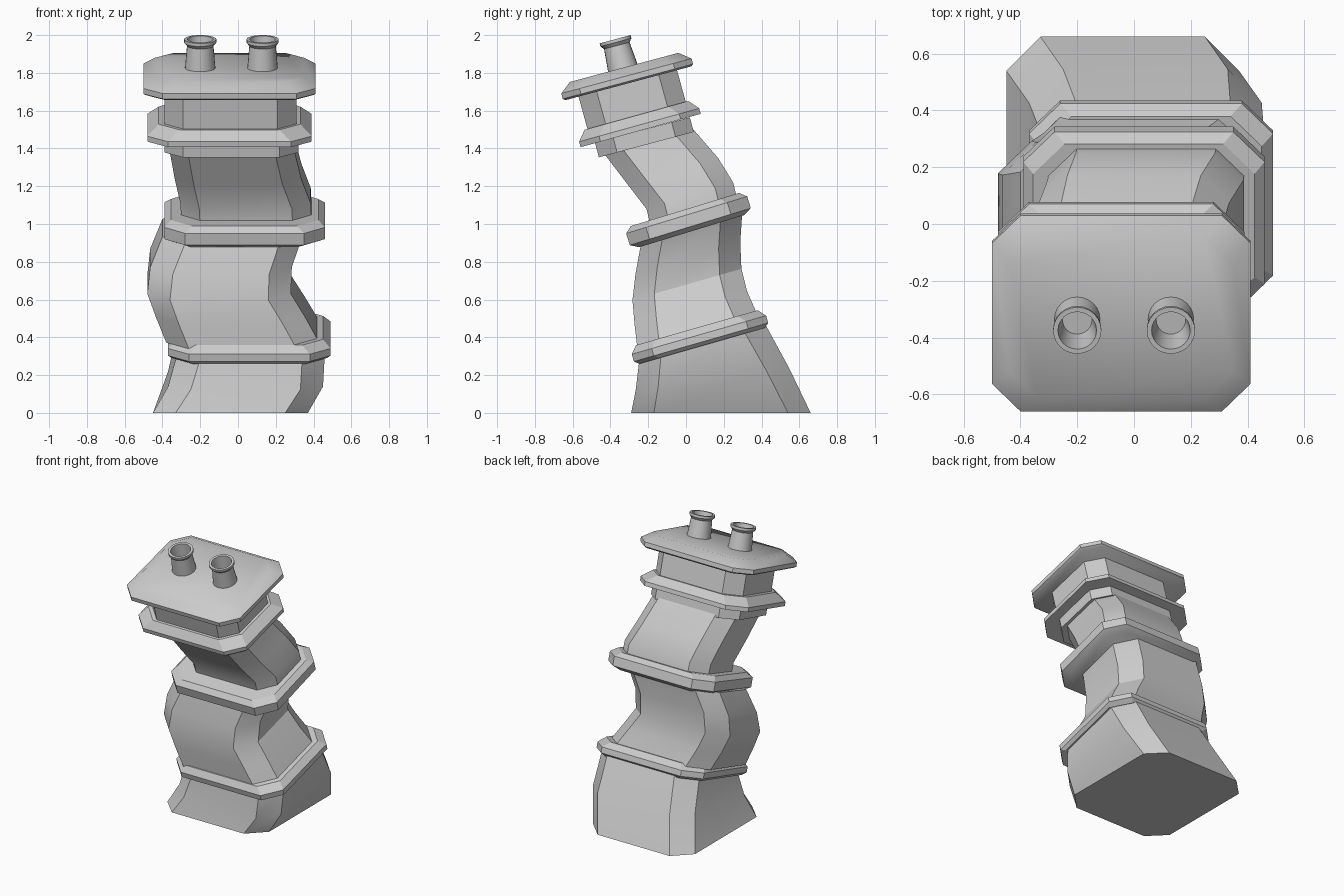
import bpy, bmesh
from math import sin, cos, pi, radians

if "Cube" in bpy.data.objects:
    bpy.data.objects.remove(bpy.data.objects["Cube"])


def finish(name, rings, angle):
    """Skin a stack of equal-sized rings, cap both ends, smooth below the given angle."""
    bm = bmesh.new()
    loops = [[bm.verts.new(p) for p in ring] for ring in rings]
    n = len(loops[0])
    for a, b in zip(loops, loops[1:]):
        for i in range(n):
            j = (i + 1) % n
            bm.faces.new((a[i], a[j], b[j], b[i]))
    bm.faces.new(loops[0][::-1])
    bm.faces.new(loops[-1])
    bmesh.ops.recalc_face_normals(bm, faces=bm.faces)
    me = bpy.data.meshes.new(name)
    bm.to_mesh(me)
    bm.free()
    ob = bpy.data.objects.new(name, me)
    bpy.context.collection.objects.link(ob)
    bpy.ops.object.select_all(action='DESELECT')
    ob.select_set(True)
    bpy.context.view_layer.objects.active = ob
    bpy.ops.object.shade_smooth_by_angle(angle=radians(angle))
    return ob


def section(c, w, d, ch, tilt):
    """Chamfered rectangle (half sizes w, d) tipped about the x axis."""
    t = radians(tilt)
    pts = [(w, d - ch), (w - ch, d), (ch - w, d), (-w, d - ch),
           (-w, ch - d), (ch - w, -d), (w - ch, -d), (w, ch - d)]
    return [(c[0] + x, c[1] + y * cos(t), c[2] + y * sin(t)) for x, y in pts]


def tube(name, sections, ch=0.12):
    finish(name, [section(s[:3], s[3], s[4], ch, s[5]) for s in sections], 30)


def collar(name, c, tilt, rows, ch=0.11, angle=25):
    """Rows are (height along the tipped axis, half width, half depth)."""
    t = radians(tilt)
    finish(name, [section((c[0], c[1] - h * sin(t), c[2] + h * cos(t)), w, d, ch, tilt)
                  for h, w, d in rows], angle)


def pot(name, c, tilt, profile, n=24):
    t = radians(tilt)
    rings = []
    for r, h in profile:
        ring = []
        for i in range(n):
            x, y = r * cos(2 * pi * i / n), r * sin(2 * pi * i / n)
            ring.append((c[0] + x, c[1] + y * cos(t) - h * sin(t),
                         c[2] + y * sin(t) + h * cos(t)))
        rings.append(ring)
    finish(name, rings, 30)


# crooked stack: x, y, z, half width, half depth, tilt
tube("base_stack", [(-0.04, 0.185, 0, 0.41, 0.475, 0),
                    (0.04, 0.14, 0.18, 0.41, 0.41, 8),
                    (0.07, 0.085, 0.38, 0.39, 0.345, 16)])
tube("middle_stack", [(0.025, 0.06, 0.43, 0.405, 0.33, 16),
                      (-0.04, 0.025, 0.56, 0.395, 0.31, 16),
                      (-0.10, 0.005, 0.68, 0.38, 0.30, 16),
                      (-0.09, 0.01, 0.82, 0.375, 0.29, 17),
                      (-0.03, 0.03, 0.98, 0.37, 0.28, 17)])
tube("upper_stack", [(0.045, 0.045, 1.05, 0.345, 0.24, 17),
                     (0.04, 0.02, 1.15, 0.345, 0.24, 17),
                     (0.0, -0.07, 1.28, 0.335, 0.25, 16),
                     (-0.035, -0.20, 1.44, 0.33, 0.245, 15)], 0.1)

# collars
collar("lower_collar", (0.06, 0.085, 0.355), 16,
       [(0, 0.41, 0.345), (0.02, 0.43, 0.37), (0.06, 0.43, 0.37), (0.10, 0.39, 0.335)])
collar("middle_collar", (0.035, 0.03, 0.962), 17,
       [(0, 0.39, 0.29), (0.025, 0.425, 0.335), (0.09, 0.425, 0.335), (0.12, 0.39, 0.30)])
collar("upper_band", (-0.035, -0.21, 1.42), 15, [(0, 0.355, 0.26), (0.08, 0.355, 0.26)], 0.1)
collar("upper_flange", (-0.045, -0.24, 1.495), 15.5,
       [(0, 0.435, 0.33), (0.03, 0.435, 0.33), (0.083, 0.375, 0.285)])
collar("neck", (-0.04, -0.26, 1.57), 15.5, [(0, 0.35, 0.27), (0.19, 0.35, 0.27)], 0.1)

# top slab with soft upper edge
collar("cap_slab", (-0.045, -0.305, 1.745), 15,
       [(0, 0.44, 0.345), (0.01, 0.455, 0.357), (0.04, 0.455, 0.357), (0.087, 0.395, 0.297)],
       0.1, 42)

# pair of hollow pots
for side, x in (("left", -0.20), ("right", 0.13)):
    pot(side + "_pot", (x, -0.33, 1.809), 15,
        [(0.082, 0), (0.07, 0.14), (0.085, 0.158), (0.085, 0.175),
         (0.068, 0.175), (0.052, 0.03)])
